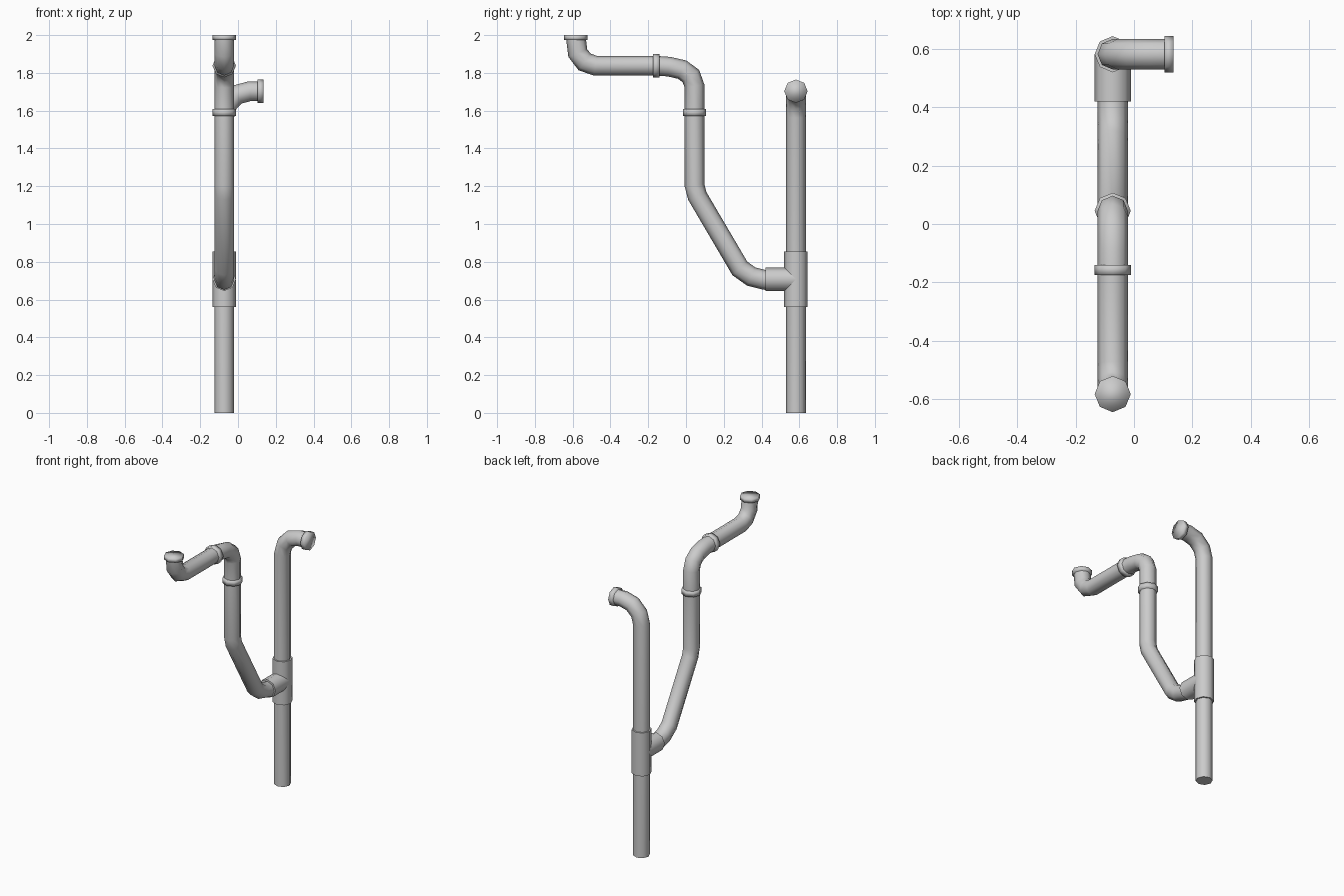
import bpy, bmesh, math
from mathutils import Vector

if "Cube" in bpy.data.objects:
    bpy.data.objects.remove(bpy.data.objects["Cube"])

X, SIDES = -0.073, 8
PIPE, FIT = 0.052, 0.062


def tube(name, pts, r, soft=False):
    """Sweep an octagon along a planar path with mitred joints and closed ends."""
    pts = [Vector(p) for p in pts]
    dirs = [(b - a).normalized() for a, b in zip(pts, pts[1:])]
    # normal of the plane the path lies in
    n = Vector((1, 0, 0)) if abs(dirs[0].x) < 0.5 else Vector((0, 1, 0))
    if any(abs(d.dot(n)) > 0.01 for d in dirs):
        n = Vector((0, 1, 0))
    bm = bmesh.new()
    rings = []
    for i, p in enumerate(pts):
        d0, d1 = dirs[max(i - 1, 0)], dirs[min(i, len(dirs) - 1)]
        t = (d0 + d1).normalized()
        side = n.cross(t) / t.dot(d0)
        ring = []
        for k in range(SIDES):
            a = 2 * math.pi * k / SIDES
            ring.append(bm.verts.new(p + r * (math.cos(a) * n + math.sin(a) * side)))
        rings.append(ring)
    for a, b in zip(rings, rings[1:]):
        for k in range(SIDES):
            j = (k + 1) % SIDES
            bm.faces.new((a[k], a[j], b[j], b[k]))
    bm.faces.new(rings[0][::-1])
    bm.faces.new(rings[-1])
    bmesh.ops.recalc_face_normals(bm, faces=bm.faces)
    me = bpy.data.meshes.new(name)
    bm.to_mesh(me)
    bm.free()
    ob = bpy.data.objects.new(name, me)
    bpy.context.collection.objects.link(ob)
    bpy.ops.object.select_all(action='DESELECT')
    bpy.context.view_layer.objects.active = ob
    ob.select_set(True)
    if soft:
        bpy.ops.object.shade_smooth()
    else:
        bpy.ops.object.shade_smooth_by_angle(angle=math.radians(60))
    return ob


def yz(*pairs):
    return [(X, y, z) for y, z in pairs]


# Main riser with a quarter bend towards +x
R, YM, ZE = 0.135, 0.582, 1.703
bend = [(X + R - R * math.cos(a), YM, ZE - R + R * math.sin(a))
        for a in (math.radians(30 * i) for i in range(4))]
tube("main_riser", [(X, YM, 0)] + bend + [(0.11, YM, ZE)], PIPE)
tube("riser_end_cap", [(0.104, YM, ZE), (0.135, YM, ZE)], FIT, True)

# Tee fitting
tube("tee_sleeve", yz((YM, 0.56), (YM, 0.855)), FIT)
tube("tee_branch", yz((0.42, 0.707), (YM, 0.707)), FIT)

# Offset branch pipe rising from the tee
tube("branch_pipe", yz((0.46, 0.702), (0.415, 0.704), (0.345, 0.722), (0.285, 0.765),
                       (0.06, 1.148), (0.045, 1.205), (0.045, 1.60)), PIPE)

# Upper elbow, trap arm and upturned mouth
tube("upper_elbow", yz((0.045, 1.58), (0.045, 1.73), (0.026, 1.783),
                       (-0.02, 1.817), (-0.09, 1.833), (-0.16, 1.838)), PIPE)
tube("upper_arm", yz((-0.15, 1.838), (-0.48, 1.838), (-0.537, 1.858),
                     (-0.573, 1.905), (-0.583, 1.985)), PIPE)

# Collars and mouth cap
tube("lower_collar", yz((0.045, 1.573), (0.045, 1.608)), FIT, True)
tube("upper_collar", yz((-0.175, 1.838), (-0.14, 1.838)), FIT, True)
tube("arm_end_cap", yz((-0.583, 1.973), (-0.583, 2.0)), FIT, True)
